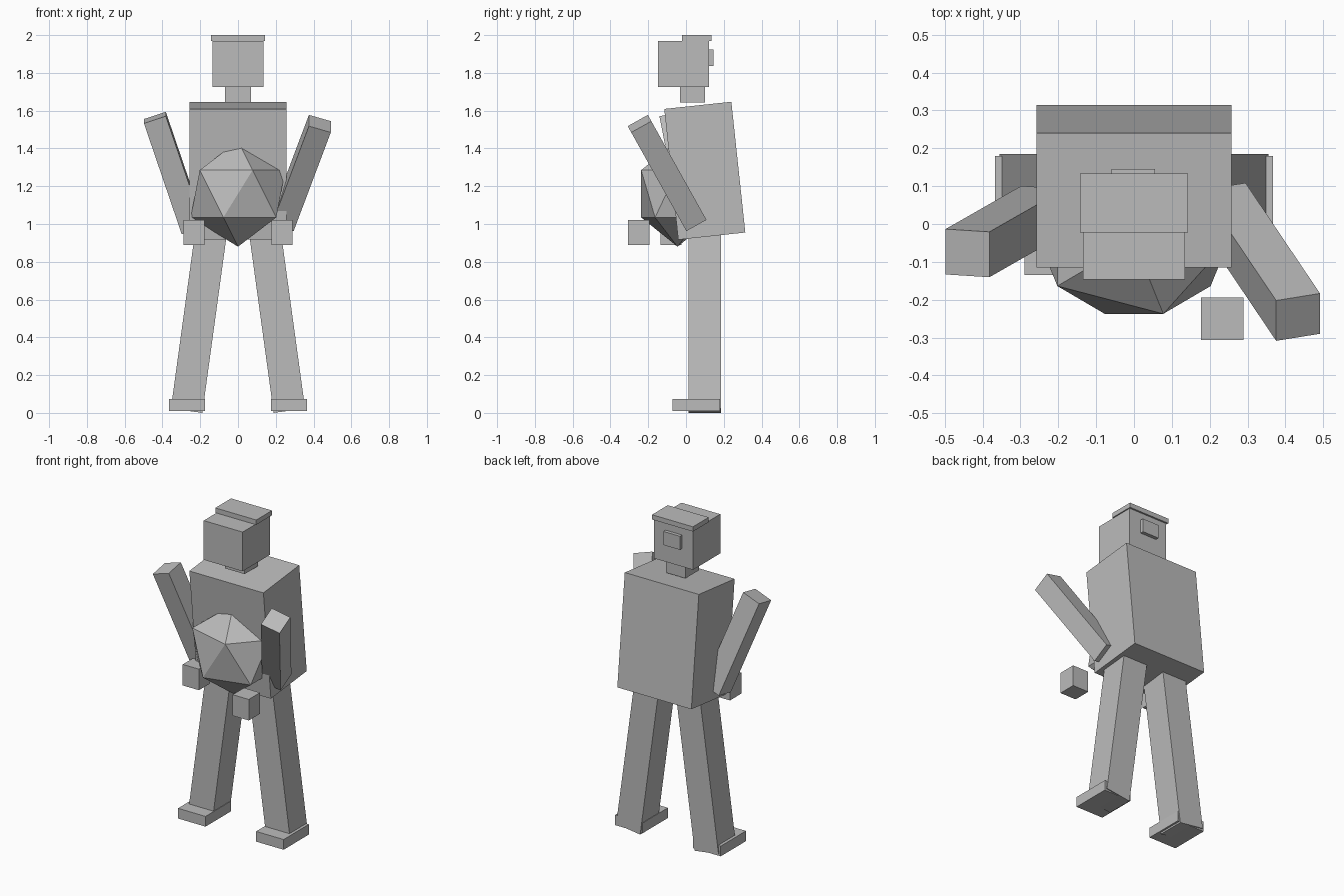
import bpy
import bmesh
from math import radians
from mathutils import Matrix, Vector

old = bpy.data.objects.get("Cube")
if old:
    bpy.data.objects.remove(old, do_unlink=True)

# Single plain grey
grey = bpy.data.materials.new("plain_grey")
grey.use_nodes = True
color = (0.5, 0.5, 0.5, 1)
grey.diffuse_color = color
grey.node_tree.nodes["Principled BSDF"].inputs["Base Color"].default_value = color


def finish(name, bm):
    mesh = bpy.data.meshes.new(name)
    bm.to_mesh(mesh)
    bm.free()
    mesh.materials.append(grey)
    obj = bpy.data.objects.new(name, mesh)
    bpy.context.collection.objects.link(obj)
    return obj


def box(name, center, size, tilt_x=0, tilt_y=0):
    """Box tilted about its own y axis first, then about x."""
    bm = bmesh.new()
    turn = Matrix.Rotation(radians(tilt_x), 4, "X") @ Matrix.Rotation(radians(tilt_y), 4, "Y")
    place = Matrix.Translation(center) @ turn @ Matrix.Diagonal((*size, 1))
    bmesh.ops.create_cube(bm, size=1, matrix=place)
    return finish(name, bm)


# Head, cap, neck and the knot at the back
box("head", (0, -0.012, 1.847), (0.27, 0.27, 0.246))
box("cap", (0, 0.056, 1.985), (0.284, 0.156, 0.03))
box("neck", (0, 0.035, 1.685), (0.135, 0.132, 0.082))
box("hair_knot", (-0.002, 0.125, 1.88), (0.114, 0.04, 0.085))

# Leaning torso
box("torso", (0, 0.0995, 1.282), (0.514, 0.357, 0.696), tilt_x=6.1)

# Faceted belly
bm = bmesh.new()
bmesh.ops.create_icosphere(
    bm, subdivisions=1, radius=1,
    matrix=Matrix.Translation((0, -0.045, 1.16)) @ Matrix.Diagonal((0.28, 0.226, 0.28, 1)))
finish("belly", bm)

# Arms are raised by different amounts
arm_size = (0.122, 0.122, 0.63)
box("left_arm", (0.335, -0.1, 1.27), arm_size, tilt_x=29.2, tilt_y=18.2)
box("right_arm", (-0.34, -0.02, 1.27), arm_size, tilt_x=11, tilt_y=-18.5)

# Loose hands
hand_size = (0.112, 0.112, 0.132)
box("left_hand", (0.233, -0.25, 0.956), hand_size)
box("right_hand", (-0.233, -0.079, 0.956), hand_size)

# Splayed legs and feet
lean = 7.8
length = 1.0
for side, name in ((1, "left"), (-1, "right")):
    ankle = Vector((side * 0.272, 0.099, 0.0115))
    up = Matrix.Rotation(radians(-side * lean), 3, "Y") @ Vector((0, 0, length / 2))
    box(name + "_leg", ankle + up, (0.168, 0.172, length), tilt_y=-side * lean)
    box(name + "_foot", (side * 0.271, 0.054, 0.042), (0.191, 0.25, 0.064))
